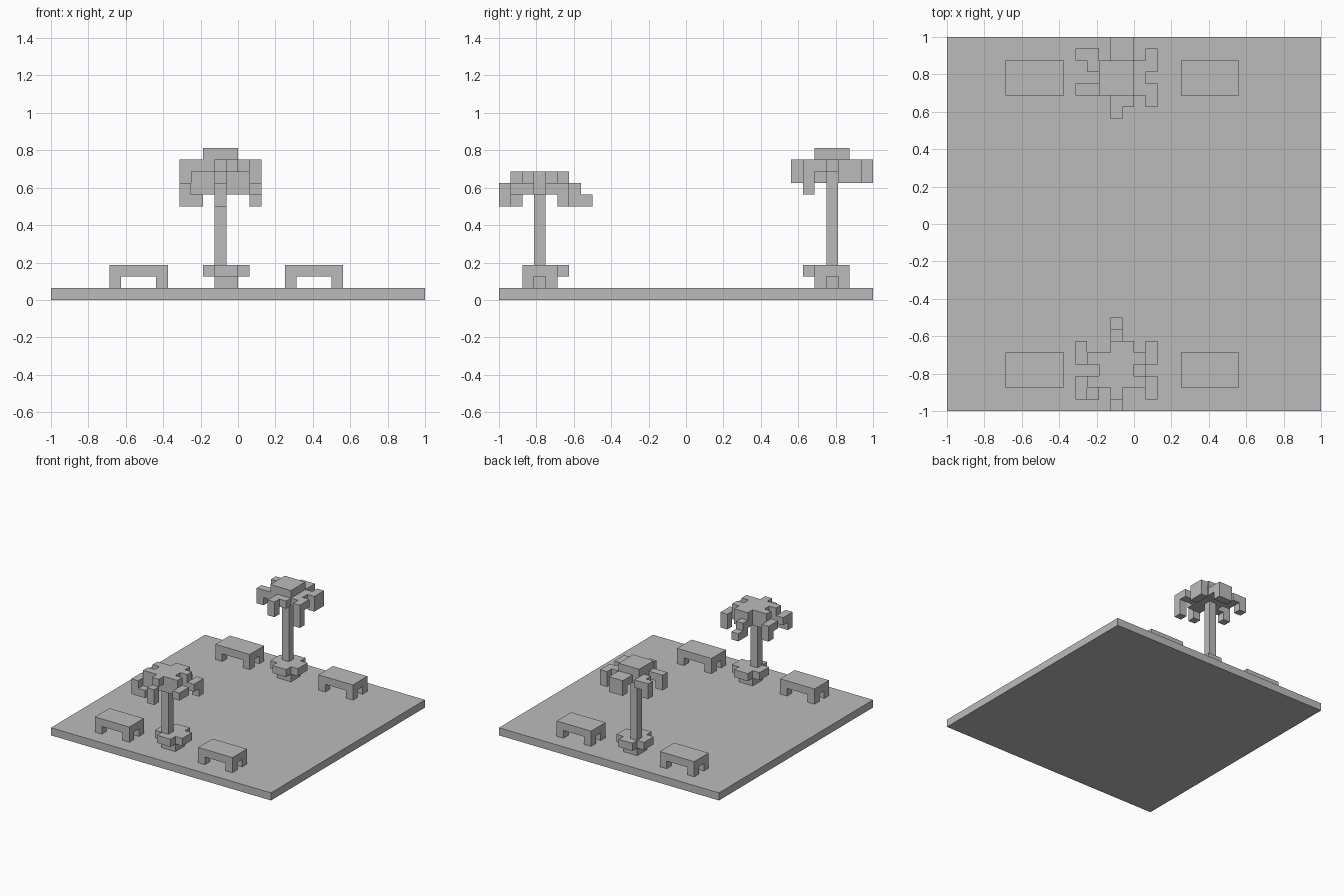
import bpy
import bmesh
from mathutils import Matrix, Vector

UNIT = 1 / 16          # edge of one block
HALF = 16              # blocks from the centre to the plaza edge

cube = bpy.data.objects.get("Cube")
if cube:
    bpy.data.objects.remove(cube, do_unlink=True)

stone = bpy.data.materials.new("plain grey")
stone.use_nodes = True
grey = (0.5, 0.5, 0.5, 1)
stone.diffuse_color = grey
stone.node_tree.nodes["Principled BSDF"].inputs["Base Color"].default_value = grey


def build(name, boxes):
    """Make one object from boxes given as (low corner, high corner) in blocks."""
    bm = bmesh.new()
    for low, high in boxes:
        low, high = Vector(low), Vector(high)
        centre = (low + high) / 2 - Vector((HALF, HALF, 0))
        matrix = Matrix.Translation(centre * UNIT) @ Matrix.Diagonal((high - low) * UNIT).to_4x4()
        bmesh.ops.create_cube(bm, size=1, matrix=matrix)
    mesh = bpy.data.meshes.new(name)
    bm.to_mesh(mesh)
    bm.free()
    mesh.materials.append(stone)
    obj = bpy.data.objects.new(name, mesh)
    bpy.context.collection.objects.link(obj)
    return obj


def bench(name, x, y):
    """Slab seat on four corner legs."""
    boxes = [((x, y, 2), (x + 5, y + 3, 3))]
    for dx in (0, 4):
        for dy in (0, 2):
            boxes.append(((x + dx, y + dy, 1), (x + dx + 1, y + dy + 1, 2)))
    build(name, boxes)


def planter(name, x, y):
    """Bowl with cut corners on a smaller foot, centred on x, y."""
    build(name, [
        ((x - 1, y - 1, 1), (x + 1, y + 1, 2)),
        ((x - 2, y - 1, 2), (x + 2, y + 1, 3)),
        ((x - 1, y - 2, 2), (x + 1, y - 1, 3)),
        ((x - 1, y + 1, 2), (x + 1, y + 2, 3)),
    ])


def palm(name, x, y, top, fronds):
    """Trunk, square crown and drooping fronds.
    Each frond column is (dx, dy, drop to its top, drop to its bottom)."""
    build(name + "_trunk", [((x, y, 2), (x + 1, y + 1, top - 2))])
    build(name + "_crown", [((x - 1, y - 1, top - 2), (x + 2, y + 2, top))])
    for part, columns in fronds.items():
        build(name + "_" + part + "_frond", [
            ((x + dx, y + dy, top - bottom), (x + dx + 1, y + dy + 1, top - upper))
            for dx, dy, upper, bottom in columns])


def mirrored(columns):
    return [(-dx, dy, upper, bottom) for dx, dy, upper, bottom in columns]


build("plaza_floor", [((0, 0, 0), (2 * HALF, 2 * HALF, 1))])

for row, y in (("front", 2), ("back", 27)):
    for side, x in (("right", 5), ("left", 20)):
        bench(f"{row}_{side}_bench", x, y)

planter("front_planter", 15, 4)
planter("back_planter", 15, 28)

# Front palm: lower, fronds step down from the crown
back_corner = [(2, 1, 0, 2), (3, 1, 1, 2), (3, 2, 1, 3)]
palm("front_palm", 14, 3, 11, {
    "front": [(0, -2, 0, 1), (0, -3, 1, 3)],
    "back": [(0, 2, 0, 2), (1, 2, 0, 2), (0, 3, 1, 3), (0, 4, 2, 3)],
    "back_left": back_corner,
    "back_right": mirrored(back_corner),
    "front_left": [(2, -1, 0, 2), (3, -1, 1, 2), (3, -2, 1, 2)],
    "front_right": [(-2, -1, 0, 2), (-3, -1, 1, 2), (-3, -2, 1, 3), (-2, -2, 2, 3)],
})

# Back palm: taller, crown raised above the fronds
palm("back_palm", 14, 28, 13, {
    "front": [(0, -2, 1, 2), (1, -2, 1, 2), (0, -3, 1, 3)],
    "back": [(0, 2, 1, 2), (1, 2, 1, 2), (0, 3, 1, 3), (1, 3, 1, 3)],
    "left": [(2, 0, 1, 2)],
    "back_left": [(2, 1, 1, 2), (3, 1, 1, 3), (3, 2, 1, 3)],
    "front_left": [(2, -1, 1, 2), (3, -1, 1, 2), (3, -2, 1, 4)],
    "back_right": [(-2, 1, 1, 2), (-2, 2, 1, 2), (-3, 2, 1, 3)],
    "front_right": [(-2, -1, 1, 2), (-3, -1, 1, 3)],
})
